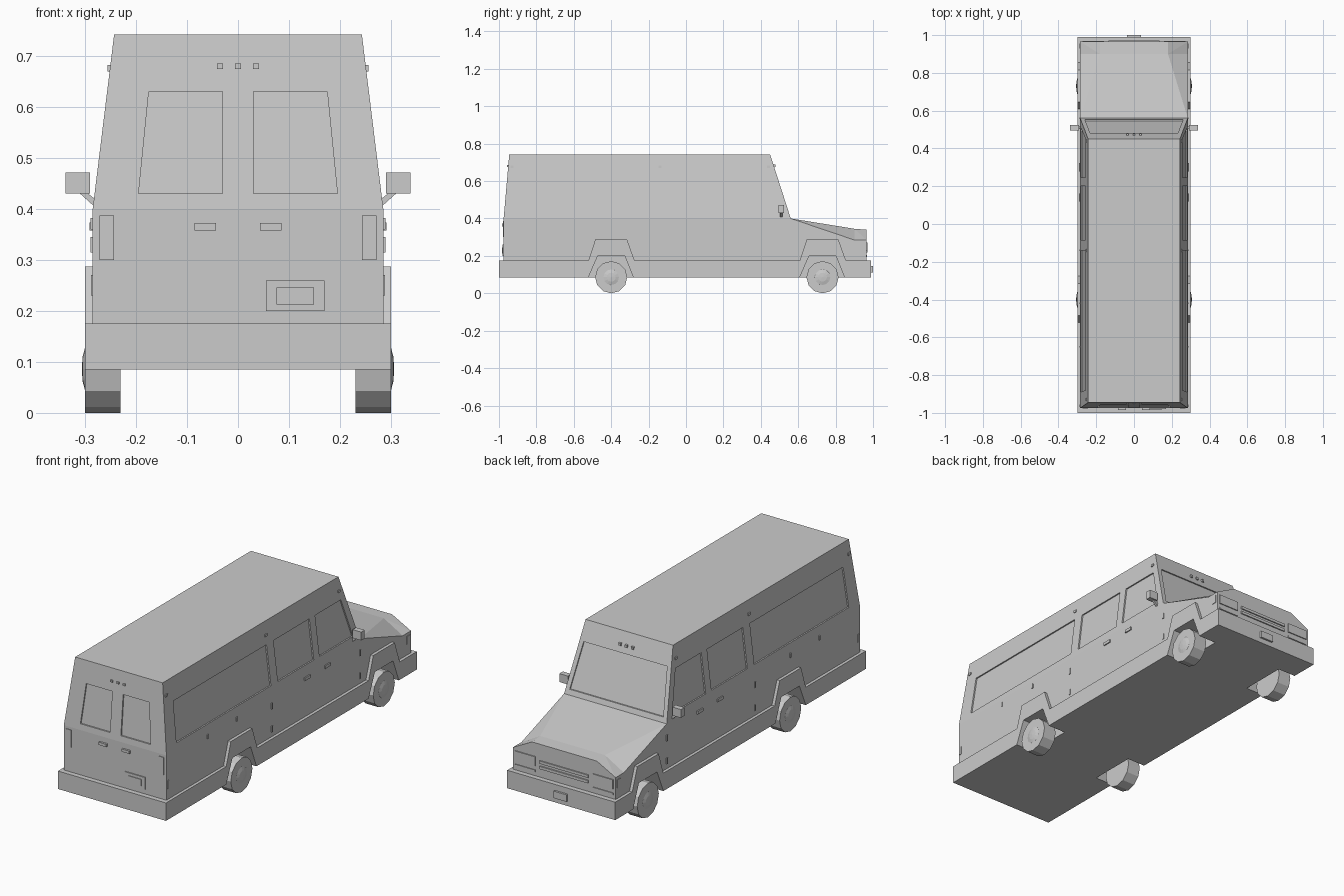
import bpy, bmesh
from mathutils import Vector, Matrix

if "Cube" in bpy.data.objects:
    bpy.data.objects.remove(bpy.data.objects["Cube"])

grey = bpy.data.materials.new("plain_grey")
grey.diffuse_color = (0.6, 0.6, 0.6, 1)
grey.use_nodes = True
grey.node_tree.nodes["Principled BSDF"].inputs["Base Color"].default_value = grey.diffuse_color


def finish(bm, name):
    bmesh.ops.recalc_face_normals(bm, faces=bm.faces)
    me = bpy.data.meshes.new(name)
    bm.to_mesh(me)
    bm.free()
    me.materials.append(grey)
    ob = bpy.data.objects.new(name, me)
    bpy.context.collection.objects.link(ob)
    return ob


def prism(name, pts, off):
    """Polygon swept along an offset."""
    bm = bmesh.new()
    f = bm.faces.new([bm.verts.new(p) for p in pts])
    r = bmesh.ops.extrude_face_region(bm, geom=[f])
    bmesh.ops.translate(bm, vec=Vector(off), verts=[v for v in r["geom"] if isinstance(v, bmesh.types.BMVert)])
    if not any(len(g.verts) == len(pts) and g is f for g in bm.faces):
        bm.faces.new([v for v in f.verts])
    return finish(bm, name)


def box(name, x0, x1, y0, y1, z0, z1):
    bm = bmesh.new()
    c = Vector(((x0 + x1) / 2, (y0 + y1) / 2, (z0 + z1) / 2))
    m = Matrix.Translation(c) @ Matrix.Diagonal((abs(x1 - x0), abs(y1 - y0), abs(z1 - z0), 1))
    bmesh.ops.create_cube(bm, size=1, matrix=m)
    return finish(bm, name)


def hull(name, half):
    """Convex block from points on one side, mirrored in x."""
    bm = bmesh.new()
    for x, y, z in half:
        bm.verts.new((x, y, z))
        bm.verts.new((-x, y, z))
    bmesh.ops.convex_hull(bm, input=bm.verts)
    bmesh.ops.dissolve_limit(bm, angle_limit=0.01, verts=bm.verts, edges=bm.edges)
    return finish(bm, name)


def cut(ob, cutters):
    for c in cutters:
        m = ob.modifiers.new("cut", "BOOLEAN")
        m.object = c
        m.operation = "DIFFERENCE"
        m.solver = "EXACT"
    dg = bpy.context.evaluated_depsgraph_get()
    me = bpy.data.meshes.new_from_object(ob.evaluated_get(dg))
    ob.modifiers.clear()
    ob.data = me


# surfaces of the tapered cabin as a function of height
def taper(z): return max(0, (z - 0.4) / 0.342)
def side_x(z): return 0.285 - 0.042 * taper(z)
def rear_y(z): return -0.975 + 0.03 * taper(z)
def wind_y(z): return 0.56 - 0.11 * taper(z)


# cabin and bonnet blocks
cabin = hull("cabin", [(0.285, -0.975, 0.12), (0.285, -0.975, 0.4), (0.243, -0.945, 0.742),
                       (0.243, 0.45, 0.742), (0.285, 0.56, 0.4), (0.285, 0.56, 0.12)])
bonnet = hull("bonnet", [(0.285, 0.56, 0.12), (0.285, 0.56, 0.4), (0.285, 0.9, 0.12),
                         (0.285, 0.9, 0.285), (0.18, 0.9, 0.345)])
nose = hull("nose", [(0.285, 0.9, 0.12), (0.285, 0.9, 0.285), (0.18, 0.9, 0.345),
                     (0.285, 0.965, 0.12), (0.285, 0.965, 0.285), (0.18, 0.965, 0.34)])

# lower skirt with raised wheel arches
WHEELS = (-0.4, 0.73)
prof = [(-1, 0.085), (0.99, 0.085), (0.99, 0.175)]
for y in reversed(WHEELS):
    prof += [(y + 0.125, 0.175), (y + 0.085, 0.287), (y - 0.085, 0.287), (y - 0.122, 0.175)]
prof.append((-1, 0.175))
skirt = prism("skirt_and_bumpers", [(-0.3, y, z) for y, z in prof], (0.6, 0, 0))

# wheel wells
wells = []
for s in (-1, 1):
    for y in WHEELS:
        p = [(y - 0.13, 0.06), (y - 0.122, 0.085), (y - 0.072, 0.2), (y + 0.072, 0.2),
             (y + 0.118, 0.085), (y + 0.128, 0.06)]
        wells.append(prism("well_cutter", [(s * 0.2, a, b) for a, b in p], (s * 0.15, 0, 0)))

# recessed windows
glass = []
D = 0.007
side_windows = [[(-0.89, 0.43), (-0.14, 0.43), (-0.14, 0.63), (-0.88, 0.63)],
                [(-0.085, 0.43), (0.2, 0.43), (0.2, 0.63), (-0.085, 0.63)],
                [(0.245, 0.43), (0.51, 0.43), (0.45, 0.63), (0.245, 0.63)]]
for s in (-1, 1):
    for w in side_windows:
        glass.append(prism("window_cutter", [(s * (side_x(z) - D), y, z) for y, z in w], (s * 0.03, 0, 0)))
    w = [(0.03, 0.43), (0.195, 0.43), (0.175, 0.63), (0.03, 0.63)]
    glass.append(prism("window_cutter", [(s * x, rear_y(z) + D, z) for x, z in w], (0, -0.03, 0)))
w = [(-0.26, 0.425), (0.26, 0.425), (0.232, 0.645), (-0.232, 0.645)]
glass.append(prism("window_cutter", [(x, wind_y(z) - D, z) for x, z in w], (0, 0.04, 0)))

cut(skirt, wells)
cut(cabin, wells + glass)
cut(bonnet, wells)
for c in wells + glass:
    bpy.data.objects.remove(c)

# wheels with domed hubs
for s in (-1, 1):
    for y in WHEELS:
        bm = bmesh.new()
        bmesh.ops.create_cone(bm, cap_ends=True, segments=12, radius1=0.086, radius2=0.086, depth=0.07,
                              matrix=Matrix.Translation((s * 0.265, y, 0.086)) @ Matrix.Rotation(1.5707963, 4, "Y"))
        finish(bm, "wheel")
        bm = bmesh.new()
        bmesh.ops.create_uvsphere(bm, u_segments=12, v_segments=6, radius=0.048,
                                  matrix=Matrix.Translation((s * 0.294, y, 0.086))
                                  @ Matrix.Diagonal((0.26, 1, 1, 1)) @ Matrix.Rotation(1.5707963, 4, "Y"))
        finish(bm, "hub")

for s in (-1, 1):
    # mirrors
    box("mirror", s * 0.29, s * 0.338, 0.495, 0.523, 0.43, 0.472)
    prism("mirror_arm", [(s * 0.275, 0.503, 0.415), (s * 0.282, 0.503, 0.405),
                         (s * 0.312, 0.503, 0.432), (s * 0.3, 0.503, 0.435)], (0, 0.012, 0))
    # side door handles, hinges and markers
    for y in (0.14, 0.3):
        box("door_handle", s * 0.28, s * 0.291, y - 0.022, y + 0.022, 0.358, 0.373)
    for y in (-0.14, 0.56):
        for z in (0.215, 0.33):
            box("hinge", s * 0.28, s * 0.289, y - 0.004, y + 0.004, z - 0.015, z + 0.015)
    for y in (-0.65, -0.42):
        box("side_marker", s * 0.28, s * 0.289, y - 0.004, y + 0.004, 0.36, 0.382)
    for y in (-0.93, -0.14, 0.44):
        box("roof_side_marker", s * 0.245, s * 0.256, y - 0.008, y + 0.008, 0.67, 0.682)
    # rear lights, handles and corner markers
    box("tail_light", s * 0.243, s * 0.272, -0.978, -0.97, 0.3, 0.387)
    box("rear_handle", s * 0.043, s * 0.085, -0.985, -0.97, 0.358, 0.372)
    box("rear_corner_marker", s * 0.28, s * 0.288, -0.968, -0.955, 0.23, 0.27)
    # headlights and turn lights
    box("headlight", s * 0.16, s * 0.272, 0.96, 0.97, 0.225, 0.272)
    box("turn_light", s * 0.16, s * 0.272, 0.96, 0.969, 0.195, 0.205)
    box("front_corner_marker", s * 0.28, s * 0.288, 0.93, 0.955, 0.23, 0.27)

# roof marker lights, front and back
for x in (-0.035, 0, 0.035):
    box("rear_roof_light", x - 0.006, x + 0.006, rear_y(0.68) - 0.006, -0.94, 0.675, 0.685)
    box("front_roof_light", x - 0.006, x + 0.006, 0.45, wind_y(0.68) + 0.008, 0.675, 0.688)

# grille bars and number plates
for z in (0.225, 0.252):
    box("grille_bar", -0.135, 0.135, 0.96, 0.971, z - 0.007, z + 0.007)
box("front_plate", -0.036, 0.036, 0.985, 1.0, 0.11, 0.145)
box("rear_plate_frame", 0.055, 0.17, -0.98, -0.97, 0.2, 0.26)
box("rear_plate", 0.076, 0.149, -0.983, -0.975, 0.213, 0.246)
